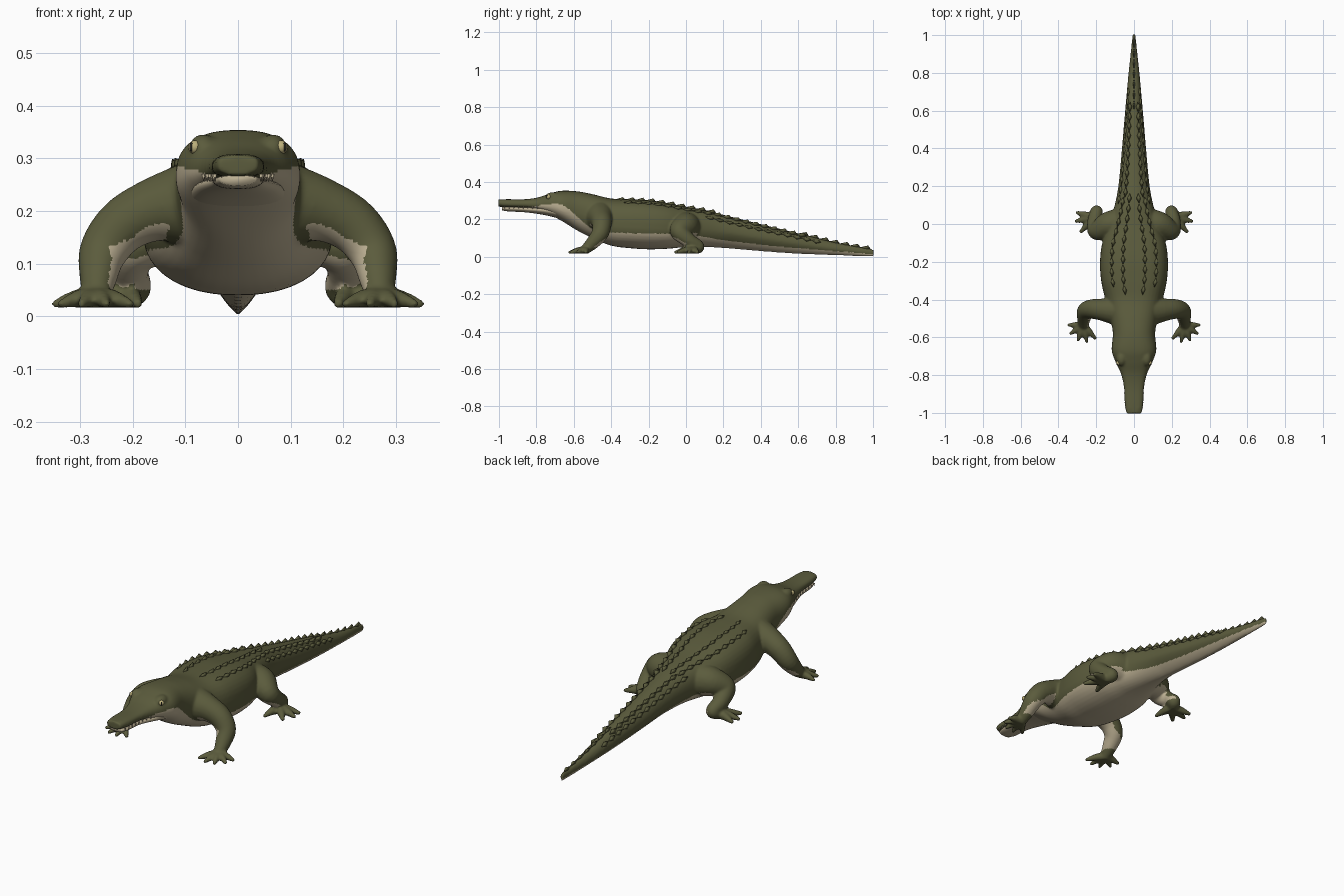
import bpy, bmesh, math
from mathutils import Vector, Matrix

if "Cube" in bpy.data.objects:
    bpy.data.objects.remove(bpy.data.objects["Cube"])


def material(name, rgb):
    m = bpy.data.materials.new(name)
    m.diffuse_color = (*rgb, 1)
    m.use_nodes = True
    m.node_tree.nodes["Principled BSDF"].inputs["Base Color"].default_value = m.diffuse_color
    return m


OLIVE = material("olive skin", (0.105, 0.106, 0.046))
CREAM = material("cream belly", (0.50, 0.43, 0.29))
YELLOW = material("yellow eye", (0.50, 0.43, 0.20))
DARK = material("dark pupil", (0.02, 0.02, 0.015))


def spline(rows, t):
    """Smooth interpolation of rows whose first column is the parameter."""
    n = len(rows)
    i = max(0, min(n - 2, sum(r[0] <= t for r in rows) - 1))
    a, b = rows[i], rows[i + 1]
    p, q = rows[max(i - 1, 0)], rows[min(i + 2, n - 1)]
    d = b[0] - a[0]
    u = min(max((t - a[0]) / d, 0), 1)
    out = []
    for k in range(1, len(a)):
        ma = (b[k] - p[k]) / (b[0] - p[0]) * d
        mb = (q[k] - a[k]) / (q[0] - a[0]) * d
        out.append((2*u**3 - 3*u*u + 1)*a[k] + (u**3 - 2*u*u + u)*ma
                   + (3*u*u - 2*u**3)*b[k] + (u**3 - u*u)*mb)
    return out


# Body sections: y, half width, top, bottom, widest height (0..1), squareness
BODY = [(-1.003, .040, .306, .268, .5, 3), (-.96, .048, .308, .264, .4, 3),
        (-.86, .054, .308, .260, .4, 2.8), (-.79, .070, .318, .248, .4, 2.6),
        (-.73, .098, .338, .225, .45, 2.5), (-.67, .118, .353, .195, .45, 2.5),
        (-.58, .112, .350, .140, .5, 2.4), (-.50, .125, .335, .100, .5, 2.4),
        (-.40, .152, .312, .060, .45, 2.5), (-.30, .174, .308, .046, .45, 2.8),
        (-.20, .180, .303, .040, .45, 2.8), (-.10, .168, .288, .043, .45, 2.8),
        (0, .132, .268, .052, .45, 2.6), (.10, .102, .250, .053, .5, 2.4),
        (.20, .083, .225, .047, .5, 2.2), (.40, .064, .175, .030, .5, 2),
        (.60, .047, .126, .016, .5, 2), (.80, .029, .076, .008, .5, 2),
        (1.003, .007, .040, .000, .5, 2)]
# Lower jaw sections
JAW = [(-.985, .034, .268, .248, .6, 2.5), (-.95, .045, .268, .243, .6, 2.5),
       (-.86, .050, .266, .238, .6, 2.5), (-.76, .076, .264, .224, .6, 2.3),
       (-.66, .100, .260, .200, .6, 2.2)]
# Height of the border between olive and cream
BORDER = [(-1.01, .25), (-.86, .262), (-.76, .278), (-.66, .278), (-.6, .23),
          (-.5, .15), (-.4, .13), (0, .12), (.2, .09), (.5, .055), (1, .015)]


def section_point(rows, y, a):
    w, top, bot, mid, e = spline(rows, y)
    zm = bot + (top - bot) * mid
    c, s = math.cos(a), math.sin(a)
    if s < 0:
        e = 2.2 - 0.7 * min(max(y / .25, 0), 1)
    x = math.copysign(w * abs(c) ** (2 / e), c)
    z = zm + math.copysign(abs(s) ** (2 / e), s) * ((top - zm) if s > 0 else (zm - bot))
    return Vector((x, y, z))


def loft(bm, rows, steps, sides=40):
    y0, y1 = rows[0][0], rows[-1][0]
    rings = []
    for i in range(steps + 1):
        y = y0 + (y1 - y0) * i / steps
        rings.append([bm.verts.new(section_point(rows, y, 2*math.pi*(k + .5)/sides))
                      for k in range(sides)])
    for r, q in zip(rings, rings[1:]):
        for k in range(sides):
            j = (k + 1) % sides
            bm.faces.new((r[k], r[j], q[j], q[k]))
    bm.faces.new(rings[0])
    bm.faces.new(rings[-1])
    bmesh.ops.recalc_face_normals(bm, faces=bm.faces)


def ball(bm, p, r, scale=(1, 1, 1)):
    for s in (1, -1):
        m = Matrix.Translation((s * p[0], p[1], p[2])) @ Matrix.Diagonal((*scale, 1))
        bmesh.ops.create_icosphere(bm, subdivisions=3, radius=r, matrix=m)


def chain(bm, pts, steps):
    """Mirrored limb made of overlapping balls along a smooth path."""
    rows = [(i, *p) for i, p in enumerate(pts)]
    for i in range(steps + 1):
        x, y, z, r = spline(rows, (len(pts) - 1) * i / steps)
        ball(bm, (x, y, z), r)


def finish(bm, name, mat, smooth=True):
    me = bpy.data.meshes.new(name)
    bm.to_mesh(me)
    bm.free()
    ob = bpy.data.objects.new(name, me)
    bpy.context.collection.objects.link(ob)
    me.materials.append(mat)
    for f in me.polygons:
        f.use_smooth = smooth
    return ob


# Body, legs, feet and head bumps, fused into one skin
bm = bmesh.new()
loft(bm, BODY, 150)
chain(bm, [(.07, -.46, .215, .085), (.15, -.455, .205, .062), (.215, -.45, .175, .053),
           (.255, -.46, .125, .046), (.265, -.50, .075, .036), (.268, -.535, .042, .027)], 24)
chain(bm, [(.07, .005, .160, .080), (.135, -.005, .163, .069), (.195, -.035, .135, .050),
           (.208, .015, .088, .039), (.198, .066, .054, .033), (.220, .030, .038, .028)], 30)
for tip in [(.205, -.605), (.25, -.622), (.297, -.615), (.335, -.58), (.346, -.535)]:
    chain(bm, [(.268, -.535, .036, .022), ((.268 + tip[0]) / 2, (tip[1] - .535) / 2, .034, .017),
               (*tip, .024, .009)], 10)
for tip in [(.300, .060), (.306, .015), (.280, -.040), (.190, -.055)]:
    chain(bm, [(.212, .035, .036, .025), ((.212 + tip[0]) / 2, (tip[1] + .035) / 2, .034, .019),
               (*tip, .025, .010)], 10)
ball(bm, (.066, -.712, .319), .027, (1, 1.5, 1))      # brows
ball(bm, (.020, -.975, .297), .012)                   # nostrils
skin = finish(bm, "body_skin", OLIVE)
skin.data.materials.append(CREAM)
bpy.context.view_layer.objects.active = skin
remesh = skin.modifiers.new("fuse", 'REMESH')
remesh.mode, remesh.voxel_size = 'VOXEL', 0.006
relax = skin.modifiers.new("relax", 'SMOOTH')
relax.factor, relax.iterations = 0.5, 5
for m in ("fuse", "relax"):
    bpy.ops.object.modifier_apply(modifier=m)

# Flat soles, cream belly and inner legs
for v in skin.data.vertices:
    if abs(v.co.x) > .14:
        v.co.z = max(v.co.z, .017)
for f in skin.data.polygons:
    c, n = f.center, f.normal
    side = math.copysign(1, c.x)
    if abs(c.x) > spline(BODY, c.y)[0] + .008:
        cream = c.z > .05 and n.z < .35 and (n.x * side < -.3 or n.z < -.5)
    else:
        cream = c.z < spline(BORDER, c.y)[0] and n.z < .5
    f.material_index = int(cream)
    f.use_smooth = True

# Lower jaw
bm = bmesh.new()
loft(bm, JAW, 40, 32)
finish(bm, "lower_jaw", CREAM)

# Teeth
bm = bmesh.new()
for i in range(8):
    y = -.97 + .025 * i
    w = spline(BODY, y)[0]
    for s in (1, -1):
        bmesh.ops.create_cone(bm, segments=6, radius1=.0005, radius2=.004, depth=.014,
                              cap_ends=True,
                              matrix=Matrix.Translation((s * (w - .003), y, .263)))
finish(bm, "teeth", CREAM)

# Rows of back and tail scutes: angle, start, end, height
bm = bmesh.new()
for deg, y0, y1, h in [(78, -.38, .16, .013), (56, -.34, .14, .013), (62, .14, .64, .014),
                       (36, .10, .72, .008), (90, .60, .985, .013)]:
    count = round((y1 - y0) / .052)
    for i in range(count):
        y = y0 + (y1 - y0) * (i + .5) / count
        half, wide = .032, .014 if deg < 90 else .007
        if y + half > 1:
            continue
        a = math.radians(deg)
        out = Vector((math.cos(a), 0, math.sin(a)))
        across = Vector((math.sin(a), 0, -math.cos(a)))
        mid = section_point(BODY, y, a) - out * .004
        pts = [section_point(BODY, y - half, a) - out * .003, mid + across * wide,
               section_point(BODY, y + half, a) - out * .003, mid - across * wide,
               mid + out * (h + .004) + Vector((0, half * .5, 0))]
        for s in ((1, -1) if deg < 90 else (1,)):
            v = [bm.verts.new((s * p.x, p.y, p.z)) for p in pts]
            for k in range(4):
                bm.faces.new((v[k], v[(k + 1) % 4], v[4]))
            bm.faces.new((v[0], v[1], v[2]))
            bm.faces.new((v[0], v[2], v[3]))
bmesh.ops.recalc_face_normals(bm, faces=bm.faces)
finish(bm, "scutes", OLIVE, smooth=True)

# Eyes with slit pupils
look = Vector((.65, -.75, .05)).normalized()
eye = Vector((.066, -.717, .320)) + look * .024
bm = bmesh.new()
ball(bm, eye, .013)
finish(bm, "eyes", YELLOW)
bm = bmesh.new()
ball(bm, eye + look * .0105, .009, (.4, .4, 1))
finish(bm, "pupils", DARK)
